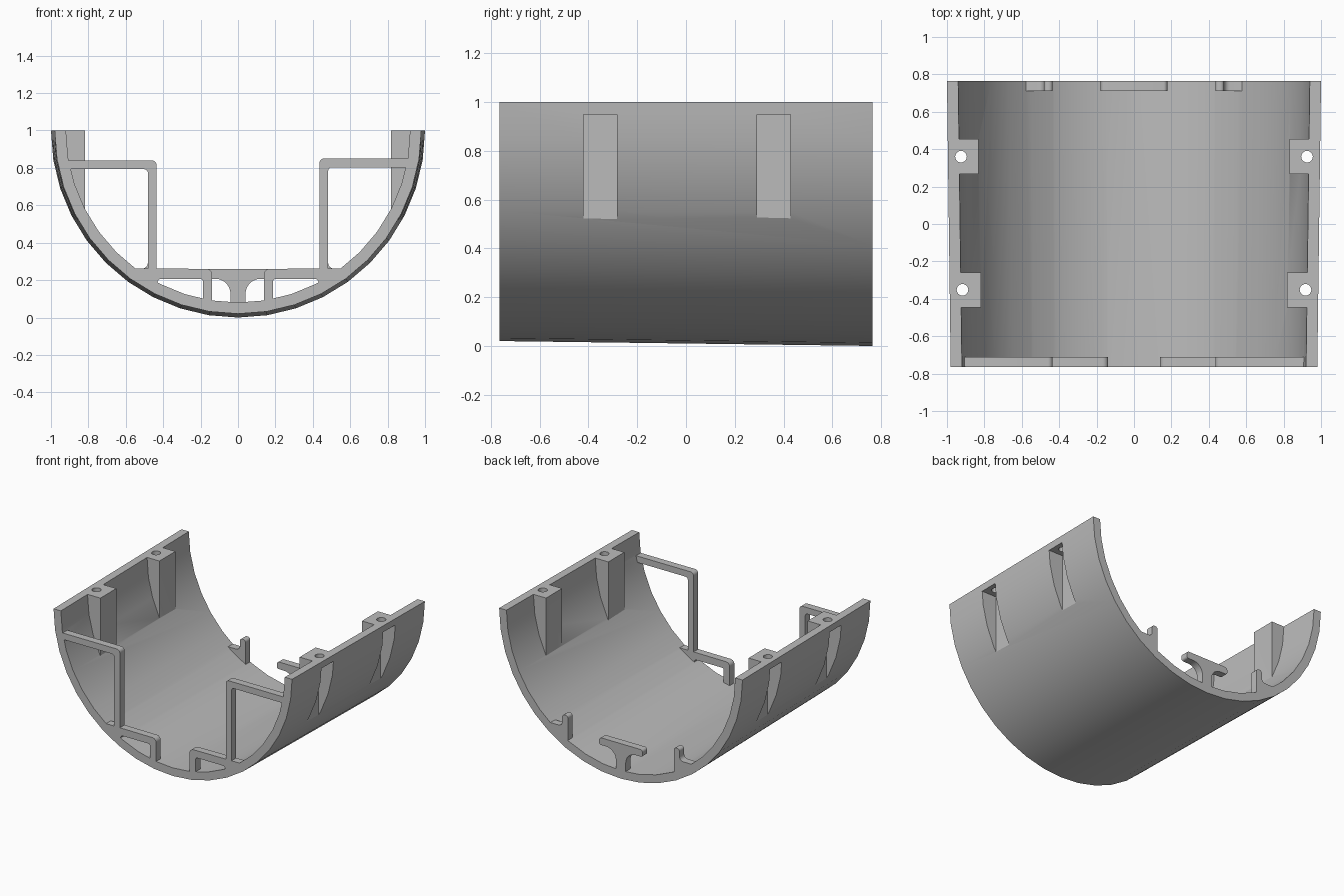
import bpy, bmesh
from math import sin, cos, pi, radians
from mathutils import Vector

cube = bpy.data.objects.get("Cube")
if cube:
    bpy.data.objects.remove(cube)

grey = bpy.data.materials.new("plain grey")
grey.use_nodes = True
grey.diffuse_color = (0.5, 0.5, 0.5, 1)
grey.node_tree.nodes["Principled BSDF"].inputs["Base Color"].default_value = (0.5, 0.5, 0.5, 1)

HALF = 0.765        # half the length of the trough
RIB = 0.055         # thickness of the end frames
WALL = 0.06


def finish(name, bm):
    bmesh.ops.recalc_face_normals(bm, faces=bm.faces)
    mesh = bpy.data.meshes.new(name)
    bm.to_mesh(mesh)
    bm.free()
    mesh.materials.append(grey)
    ob = bpy.data.objects.new(name, mesh)
    bpy.context.collection.objects.link(ob)
    return ob


def loft(name, front, back, y0, y1):
    """Solid between two matching x-z outlines."""
    bm = bmesh.new()
    a = [bm.verts.new((x, y0, z)) for x, z in front]
    b = [bm.verts.new((x, y1, z)) for x, z in back]
    bm.faces.new(a)
    bm.faces.new(b)
    for i in range(len(a)):
        j = (i + 1) % len(a)
        bm.faces.new((a[i], a[j], b[j], b[i]))
    return finish(name, bm)


def rounded(points, side=1):
    """Outline from (x, z[, corner radius]) points, mirrored by side."""
    out = []
    for i, p in enumerate(points):
        c = Vector(p[:2])
        if len(p) == 2:
            out.append(c)
            continue
        before = Vector(points[i - 1][:2]) - c
        after = Vector(points[(i + 1) % len(points)][:2]) - c
        s, e = c + before.normalized() * p[2], c + after.normalized() * p[2]
        u, v = s - c, e - c
        for k in range(7):
            t = k / 6 * pi / 2
            out.append(c + u * (1 - sin(t)) + v * (1 - cos(t)))
    return [(q.x * side, q.y) for q in out]


def prism(name, points, y0, y1, side=1):
    outline = rounded(points, side)
    return loft(name, outline, outline, y0, y1)


def arc(r, start=-90, end=90, step=9):
    return [(r * sin(radians(a)), 1 - r * cos(radians(a))) for a in range(start, end + 1, step)]


def ring(r):
    return arc(r) + arc(r - WALL)[::-1]


# Tapered half-round trough
trough = loft("trough", ring(0.98), ring(1.0), -HALF, HALF)

added, cut = [], []
for side, word in ((-1, "right"), (1, "left")):
    # Screw bosses with open pockets behind and a hole through the roof
    for y, face, hole in ((-0.352, 0.819, 0.917), (0.36, 0.832, 0.925)):
        boss = [(face, 1)] + arc(0.955, 63, 90)[::-1] + [(face, 0.5)]
        added.append(prism("boss_" + word, boss, y - 0.094, y + 0.094, side))
        inner = face + 0.04
        pocket = [(inner, 0.95), (1.2, 0.95), (1.2, 0.4), (inner, 0.4)]
        cut.append(prism("pocket_" + word, pocket, y - 0.069, y + 0.069, side))
        bm = bmesh.new()
        bmesh.ops.create_cone(bm, cap_ends=True, segments=24, radius1=0.031, radius2=0.031, depth=0.2)
        bmesh.ops.translate(bm, verts=bm.verts, vec=(side * hole, y, 1))
        cut.append(finish("screw_hole_" + word, bm))

    # Front bracket: tall L-shaped bar
    top = 0.85 if side > 0 else 0.84
    added.append(prism("front_bracket_" + word, [
        (0.94, top), (0.435, top, 0.025), (0.435, 0.23), (0.482, 0.23),
        (0.482, top - 0.047, 0.02), (0.92, top - 0.047)], -HALF, -HALF + RIB, side))
    # Front shelf: low bar with a short post
    added.append(prism("front_shelf_" + word, [
        (0.56, 0.262), (0.482, 0.262), (0.138, 0.26, 0.03), (0.138, 0.06), (0.187, 0.06),
        (0.187, 0.207, 0.015), (0.43, 0.207, 0.02), (0.43, 0.17)], -HALF, -HALF + RIB, side))
    # Back post with a small foot
    added.append(prism("back_post_" + word, [
        (0.435, 0.14), (0.435, 0.35, 0.02), (0.482, 0.35, 0.02),
        (0.482, 0.262, 0.03), (0.6, 0.262), (0.56, 0.2)], HALF - RIB, HALF, side))

# Back centre support shaped like a T
half = [(0.04, 0.04), (0.04, 0.207, 0.08), (0.178, 0.207, 0.015), (0.178, 0.26, 0.02)]
other = [(-p[0],) + p[1:] for p in half[::-1]]
added.append(prism("back_support", half + other, HALF - RIB, HALF))

# Fuse the parts and cut the pockets and holes
for parts, op in ((added, 'UNION'), (cut, 'DIFFERENCE')):
    for part in parts:
        mod = trough.modifiers.new(part.name, 'BOOLEAN')
        mod.operation, mod.solver, mod.object = op, 'EXACT', part
graph = bpy.context.evaluated_depsgraph_get()
graph.update()
fused = bpy.data.meshes.new_from_object(trough.evaluated_get(graph))
trough.modifiers.clear()
trough.data = fused
for part in added + cut:
    bpy.data.objects.remove(part)

for ob in bpy.context.selected_objects:
    ob.select_set(False)
trough.select_set(True)
bpy.context.view_layer.objects.active = trough
bpy.ops.object.shade_smooth_by_angle(angle=radians(30))
